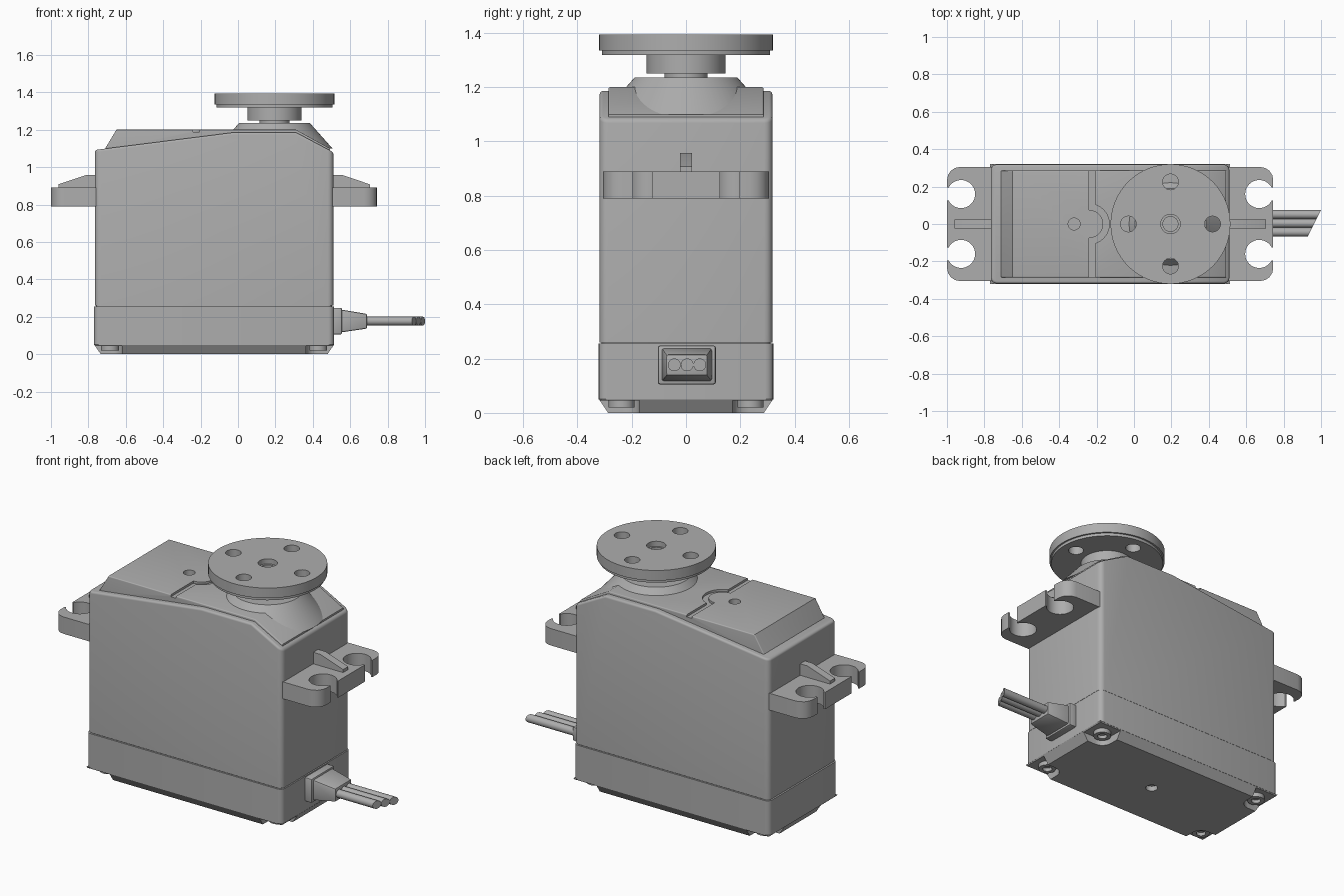
import bpy, bmesh, math
from mathutils import Vector

if "Cube" in bpy.data.objects:
    bpy.data.objects.remove(bpy.data.objects["Cube"])

grey = bpy.data.materials.new("mid grey")
grey.use_nodes = True
GREY = (0.42, 0.42, 0.42, 1)
grey.diffuse_color = GREY
grey.node_tree.nodes["Principled BSDF"].inputs["Base Color"].default_value = GREY

MID = -0.1275          # centre of the case along x
SHAFT = 0.195          # output shaft x
L, R, W = -0.77, 0.513, 0.322


def finish(name, bm):
    bmesh.ops.recalc_face_normals(bm, faces=bm.faces)
    me = bpy.data.meshes.new(name)
    bm.to_mesh(me)
    bm.free()
    me.materials.append(grey)
    ob = bpy.data.objects.new(name, me)
    bpy.context.collection.objects.link(ob)
    return ob


def prism(name, pts, lo, hi, axis="z", rules=()):
    """Extrude an outline along z or y; rules = (edge test, bevel width)."""
    bm = bmesh.new()
    place = (lambda p, h: (p[0], p[1], h)) if axis == "z" else (lambda p, h: (p[0], h, p[1]))
    face = bm.faces.new([bm.verts.new(place(p, lo)) for p in pts])
    geo = bmesh.ops.extrude_face_region(bm, geom=[face])["geom"]
    step = Vector(place((0, 0), hi - lo))
    bmesh.ops.translate(bm, vec=step, verts=[v for v in geo if isinstance(v, bmesh.types.BMVert)])
    for test, width in rules:
        edges = [e for e in bm.edges if test(e.verts[0].co, e.verts[1].co)]
        bmesh.ops.bevel(bm, geom=edges, offset=width, segments=4, profile=0.5, affect="EDGES")
    return finish(name, bm)


def rect(x0, x1, y0, y1):
    return [(x0, y0), (x1, y0), (x1, y1), (x0, y1)]


def upright(a, b):
    return abs(a.x - b.x) < 1e-4 and abs(a.y - b.y) < 1e-4


def lathe(name, x, y, rings, n=64):
    """Stack of circles (radius, z), capped at both ends."""
    bm = bmesh.new()
    loops = [[bm.verts.new((x + r * math.cos(2 * math.pi * i / n),
                            y + r * math.sin(2 * math.pi * i / n), z)) for i in range(n)]
             for r, z in rings]
    for a, b in zip(loops, loops[1:]):
        for i in range(n):
            j = (i + 1) % n
            bm.faces.new((a[i], a[j], b[j], b[i]))
    bm.faces.new(loops[0])
    bm.faces.new(loops[-1])
    return finish(name, bm)


def cut(ob, cutters):
    bpy.context.view_layer.objects.active = ob
    for c in cutters:
        m = ob.modifiers.new("cut", "BOOLEAN")
        m.operation, m.solver, m.object = "DIFFERENCE", "EXACT", c
        bpy.ops.object.modifier_apply(modifier=m.name)
        bpy.data.objects.remove(c)


def hole(x, y, r, lo, hi, n=32):
    return lathe("cutter", x, y, [(r, lo), (r, hi)], n)


def frustum_x(name, x0, x1, a, b):
    """Block along x tapering between two (half y, z low, z high) ends."""
    bm = bmesh.new()
    ends = [[bm.verts.new((x, 0.003 + s * h, z)) for s, z in ((-1, lo), (1, lo), (1, hi), (-1, hi))]
            for x, (h, lo, hi) in ((x0, a), (x1, b))]
    for i in range(4):
        j = (i + 1) % 4
        bm.faces.new((ends[0][i], ends[0][j], ends[1][j], ends[1][i]))
    for e in ends:
        bm.faces.new(e)
    bmesh.ops.bevel(bm, geom=bm.edges[:], offset=0.008, segments=2, profile=0.5, affect="EDGES")
    return finish(name, bm)


# Upper case with sloping shoulders
prism("upper_case", [(L + .005, .259), (R - .003, .259), (R - .003, 1.08), (.31, 1.186), (-.02, 1.186), (L + .005, 1.092)],
      -W + .004, W - .004, "y",
      [(upright, .03), (lambda a, b: min(a.z, b.z) > 1.0 and
        (abs(a.y) > .28 and a.y * b.y > 0 or abs(a.x - b.x) < .001 and (a.x > .4 or a.x < -.6)), .012)])

# Lower case and seam
prism("lower_case", rect(L, R, -W, W), .05, .255, rules=[(upright, .03)])
prism("case_seam", rect(L + .01, R - .01, -W + .01, W - .01), .25, .265, rules=[(upright, .025)])

# Chamfered base plate with notched corners and screws
bm = bmesh.new()
bmesh.ops.create_cube(bm, size=1)
for v in bm.verts:
    inset = .035 if v.co.z < 0 else 0
    v.co = (MID + 2 * v.co.x * ((R - L) / 2 - inset), 2 * v.co.y * (W - inset), .0 if v.co.z < 0 else .052)
base = finish("base_plate", bm)
corners = [(sx, sy) for sx in (-1, 1) for sy in (-1, 1)]
notches = []
for sx, sy in corners:
    x, y = MID + sx * (R - L) / 2, sy * W
    notches.append(prism("cutter", rect(x - .15, x + .15, y - .15, y + .15), -.05, .045, rules=[(upright, .06)]))
cut(base, notches + [hole(MID, 0, .033, -.05, .03)])
for sx, sy in corners:
    x, y = MID + sx * ((R - L) / 2 - .085), sy * (W - .085)
    screw = lathe("base_screw", x, y, [(.048, .02), (.048, .05)], 32)
    cut(screw, [hole(x, y, .026, 0, .04)])

# Raised top panel split by a groove around a round tab
panel = prism("top_panel", [(-.71, 1.04), (-.71, 1.1), (-.65, 1.2), (.31, 1.2), (.492, 1.1), (.492, 1.04)],
              -.286, .286, "y", [(lambda a, b: a.y * b.y > 0 and max(a.z, b.z) > 1.15, .006)])


def arc(r, a0, a1, n=20):
    return [(-.24 + r * math.cos(a0 + (a1 - a0) * i / n), r * math.sin(a0 + (a1 - a0) * i / n)) for i in range(n + 1)]


lean = math.acos(.035 / .108)
groove = [(-.24, .4)] + arc(.075, math.pi / 2, -math.pi / 2) + [(-.24, -.4), (-.205, -.4)] \
    + arc(.108, -lean, lean) + [(-.205, .4)]
cut(panel, [prism("cutter", groove, 1.187, 1.25), hole(-.32, 0, .032, 1.17, 1.25)])

# Conical shaft collar, hub and round horn
lathe("shaft_collar", SHAFT, 0, [(.31, 1.1), (.19, 1.235)])
lathe("output_shaft", SHAFT, 0, [(.08, 1.22), (.08, 1.26)])
horn = lathe("horn_disc", SHAFT, 0, [(.145, 1.25), (.145, 1.318), (.31, 1.318), (.31, 1.335),
                                     (.32, 1.335), (.32, 1.395)], 96)
ring_holes = [hole(SHAFT + .225 * math.cos(i * math.pi / 2), .225 * math.sin(i * math.pi / 2), .042, 1.3, 1.42)
              for i in range(4)]
cut(horn, ring_holes + [hole(SHAFT, 0, .052, 1.365, 1.42), hole(SHAFT, 0, .04, 1.28, 1.4)])

# Mounting ears with open screw slots, and ribs above
for side, label in ((1, "left"), (-1, "right")):
    def at(x):
        return MID + side * x
    ear = prism(label + "_mounting_ear", rect(at(.6), at(.872), -.305, .305), .79, .89,
                rules=[(lambda a, b: upright(a, b) and abs(a.x - MID) > .8, .07)])
    cutters = []
    for y in (-.16, .16):
        cutters += [hole(at(.797), y, .075, .7, 1, 48),
                    prism("cutter", rect(at(.82), at(.95), y - .035, y + .035), .7, 1)]
    cut(ear, cutters)
    prism(label + "_ear_rib", [(at(.6), .88), (at(.6), .958), (at(.685), .958), (at(.833), .908), (at(.833), .88)],
          -.023, .023, "y")

# Cable boot and three wires with a slanted end
frustum_x("cable_flange", .49, .556, (.107, .105, .248), (.107, .105, .248))
frustum_x("cable_boot", .54, .69, (.094, .115, .24), (.076, .137, .215))
for i in (-1, 0, 1):
    bm = bmesh.new()
    bmesh.ops.create_cone(bm, cap_ends=True, segments=24, radius1=.0235, radius2=.0235, depth=1)
    for v in bm.verts:
        y = .004 + i * .047 + v.co.y
        v.co = (.965 + .5 * (y - .004) if v.co.z > 0 else .65, y, .177 + v.co.x)
    finish("cable_wire", bm)

# Smooth round surfaces, keep edges crisp
for ob in bpy.context.scene.objects:
    ob.select_set(ob.type == "MESH" and ob.active_material == grey)
bpy.ops.object.shade_smooth_by_angle(angle=math.radians(30))
